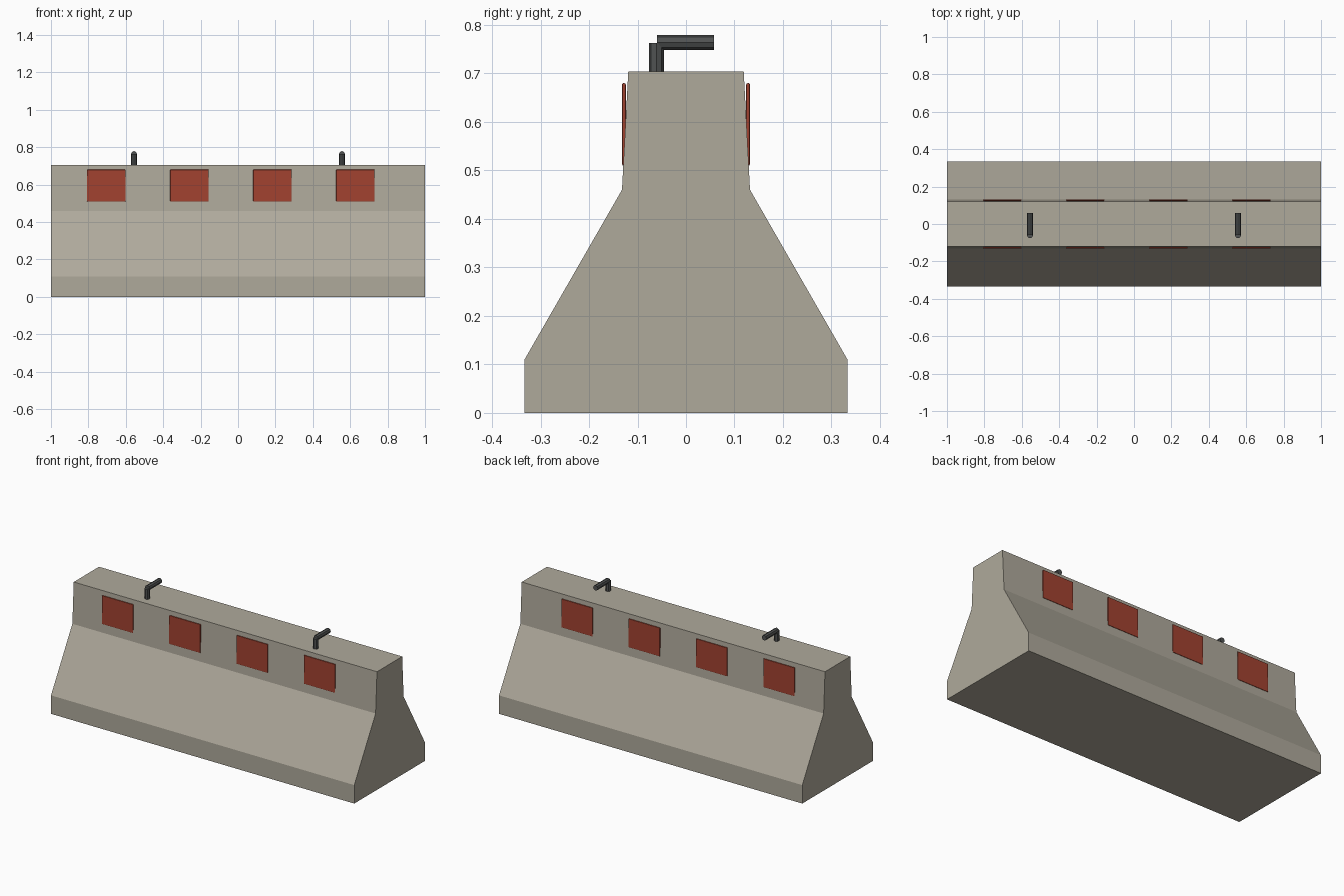
import bpy, bmesh, math

if "Cube" in bpy.data.objects:
    bpy.data.objects.remove(bpy.data.objects["Cube"])


def material(name, rgb):
    m = bpy.data.materials.new(name)
    m.diffuse_color = (*rgb, 1)
    m.use_nodes = True
    m.node_tree.nodes["Principled BSDF"].inputs["Base Color"].default_value = m.diffuse_color
    return m


concrete = material("concrete", (0.43, 0.40, 0.33))
red = material("red_reflector", (0.36, 0.055, 0.03))
steel = material("dark_steel", (0.08, 0.085, 0.085))


def add_object(name, bm, mat):
    bmesh.ops.recalc_face_normals(bm, faces=bm.faces)
    me = bpy.data.meshes.new(name)
    bm.to_mesh(me)
    bm.free()
    me.materials.append(mat)
    ob = bpy.data.objects.new(name, me)
    bpy.context.collection.objects.link(ob)
    return ob


# Barrier body: mirrored half profile extruded along x
half = [(0.333, 0), (0.333, 0.11), (0.132, 0.46), (0.119, 0.704)]
profile = half + [(-y, z) for y, z in reversed(half)]
bm = bmesh.new()
face = bm.faces.new([bm.verts.new((-1, y, z)) for y, z in profile])
ext = bmesh.ops.extrude_face_region(bm, geom=[face], use_keep_orig=True)
for v in ext["geom"]:
    if isinstance(v, bmesh.types.BMVert):
        v.co.x = 1
add_object("barrier_body", bm, concrete)

# Reflector panels on both faces
for side, label in ((-1, "front"), (1, "back")):
    for i in range(4):
        bm = bmesh.new()
        bmesh.ops.create_cube(bm, size=1)
        bmesh.ops.scale(bm, vec=(0.206, 0.008, 0.17), verts=bm.verts)
        ob = add_object(f"{label}_reflector_{i + 1}", bm, red)
        ob.location = (-0.704 + 0.444 * i, side * 0.128, 0.595)
        bev = ob.modifiers.new("soft_edges", "BEVEL")
        bev.width = 0.003
        bev.segments = 2


def rod(name, length, loc, rot_x=0):
    bm = bmesh.new()
    bmesh.ops.create_cone(bm, cap_ends=True, segments=8,
                          radius1=0.0155, radius2=0.0155, depth=length)
    ob = add_object(name, bm, steel)
    ob.location = loc
    ob.rotation_euler.x = rot_x


# Bent lifting hooks on top
for x, label in ((-0.556, "left"), (0.556, "right")):
    rod(f"{label}_hook_post", 0.083, (x, -0.061, 0.7215))
    rod(f"{label}_hook_arm", 0.118, (x, -0.001, 0.764), math.pi / 2)
